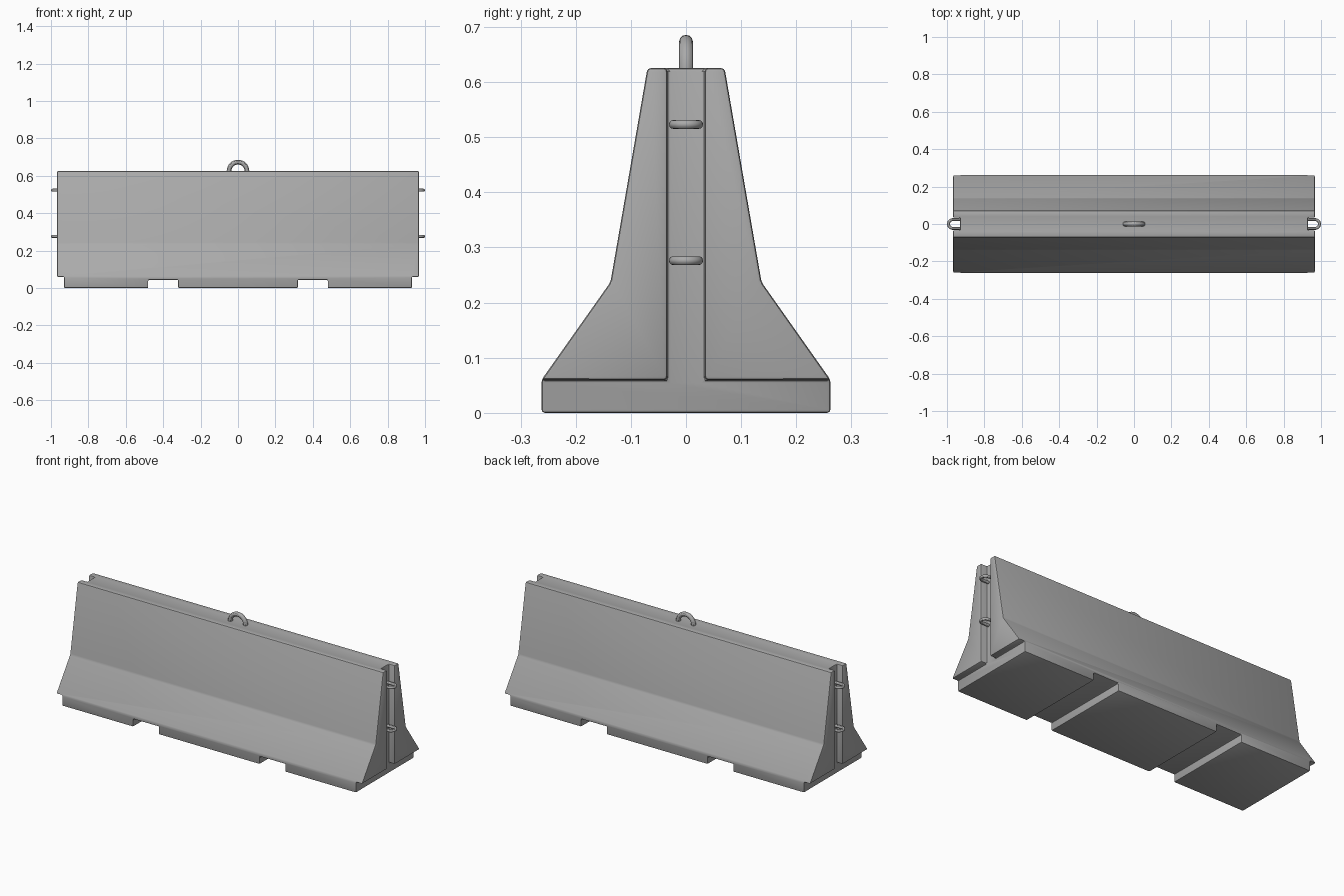
import bpy, bmesh, math
from mathutils import Vector

old = bpy.data.objects.get("Cube")
if old:
    bpy.data.objects.remove(old, do_unlink=True)


def material(name, rgb):
    mat = bpy.data.materials.new(name)
    mat.use_nodes = True
    mat.diffuse_color = (*rgb, 1)
    mat.node_tree.nodes["Principled BSDF"].inputs["Base Color"].default_value = (*rgb, 1)
    return mat


grey = material("concrete grey", (0.4, 0.4, 0.4))


def prism(name, outline, x0, x1):
    """Extrude a closed (y, z) outline along x."""
    bm = bmesh.new()
    face = bm.faces.new([bm.verts.new((x0, y, z)) for y, z in outline])
    new = bmesh.ops.extrude_face_region(bm, geom=[face])["geom"]
    bmesh.ops.translate(bm, vec=(x1 - x0, 0, 0),
                        verts=[v for v in new if isinstance(v, bmesh.types.BMVert)])
    bmesh.ops.recalc_face_normals(bm, faces=bm.faces)
    mesh = bpy.data.meshes.new(name)
    bm.to_mesh(mesh)
    bm.free()
    mesh.materials.append(grey)
    obj = bpy.data.objects.new(name, mesh)
    bpy.context.collection.objects.link(obj)
    return obj


def mirrored(half):
    return half + [(-y, z) for y, z in reversed(half)]


def activate(obj):
    bpy.ops.object.select_all(action="DESELECT")
    obj.select_set(True)
    bpy.context.view_layer.objects.active = obj


def smooth(obj):
    activate(obj)
    bpy.ops.object.shade_smooth_by_angle(angle=math.radians(30))


# Sloped barrier block
block = prism("barrier_block",
              mirrored([(0.262, 0), (0.262, 0.06), (0.137, 0.237), (0.07, 0.625)]),
              -0.968, 0.968)

# Cutters: end step with upright slot, and the two drainage channels
end_shape = mirrored([(0.4, -0.1), (0.4, 0.06), (0.034, 0.06), (0.034, 0.8)])
channel_shape = mirrored([(0.4, -0.1), (0.4, 0.044)])
cutters = []
for side in (-1, 1):
    cutters.append(prism("end_cutter", end_shape, side * 0.93, side * 1.1))
    cutters.append(prism("channel_cutter", channel_shape, side * 0.32, side * 0.48))

activate(block)
for cutter in cutters:
    mod = block.modifiers.new("cut", "BOOLEAN")
    mod.operation = "DIFFERENCE"
    mod.solver = "EXACT"
    mod.object = cutter
    bpy.ops.object.modifier_apply(modifier=mod.name)
    bpy.data.objects.remove(cutter, do_unlink=True)

# Softened edges
bevel = block.modifiers.new("soft edges", "BEVEL")
bevel.width = 0.006
bevel.segments = 2
bevel.limit_method = "ANGLE"
bevel.angle_limit = math.radians(20)
bpy.ops.object.modifier_apply(modifier=bevel.name)
smooth(block)


def loop(name, centre, across, outward, radius, thickness, leg):
    """U-shaped bar: a half ring with two straight legs."""
    centre, across, outward = Vector(centre), Vector(across), Vector(outward)
    arc = [centre + radius * (math.cos(a) * across + math.sin(a) * outward)
           for a in (math.pi * i / 16 for i in range(17))]
    path = [arc[0] - leg * outward, *arc, arc[-1] - leg * outward]
    curve = bpy.data.curves.new(name, "CURVE")
    curve.dimensions = "3D"
    curve.bevel_depth = thickness
    curve.bevel_resolution = 4
    curve.use_fill_caps = True
    spline = curve.splines.new("POLY")
    spline.points.add(len(path) - 1)
    for point, co in zip(spline.points, path):
        point.co = (*co, 1)
    curve.materials.append(grey)
    obj = bpy.data.objects.new(name, curve)
    bpy.context.collection.objects.link(obj)
    activate(obj)
    bpy.ops.object.convert(target="MESH")
    smooth(bpy.context.object)


# Lifting loop on top, connecting loops in the end slots
loop("lifting_loop", (0, 0, 0.625), (1, 0, 0), (0, 0, 1), 0.048, 0.0125, 0.02)
for side, label in ((1, "left"), (-1, "right")):
    for z, level in ((0.276, "lower"), (0.523, "upper")):
        loop(f"{label}_{level}_loop", (side * 0.969, 0, z), (0, 1, 0), (side, 0, 0),
             0.023, 0.008, 0.045)
